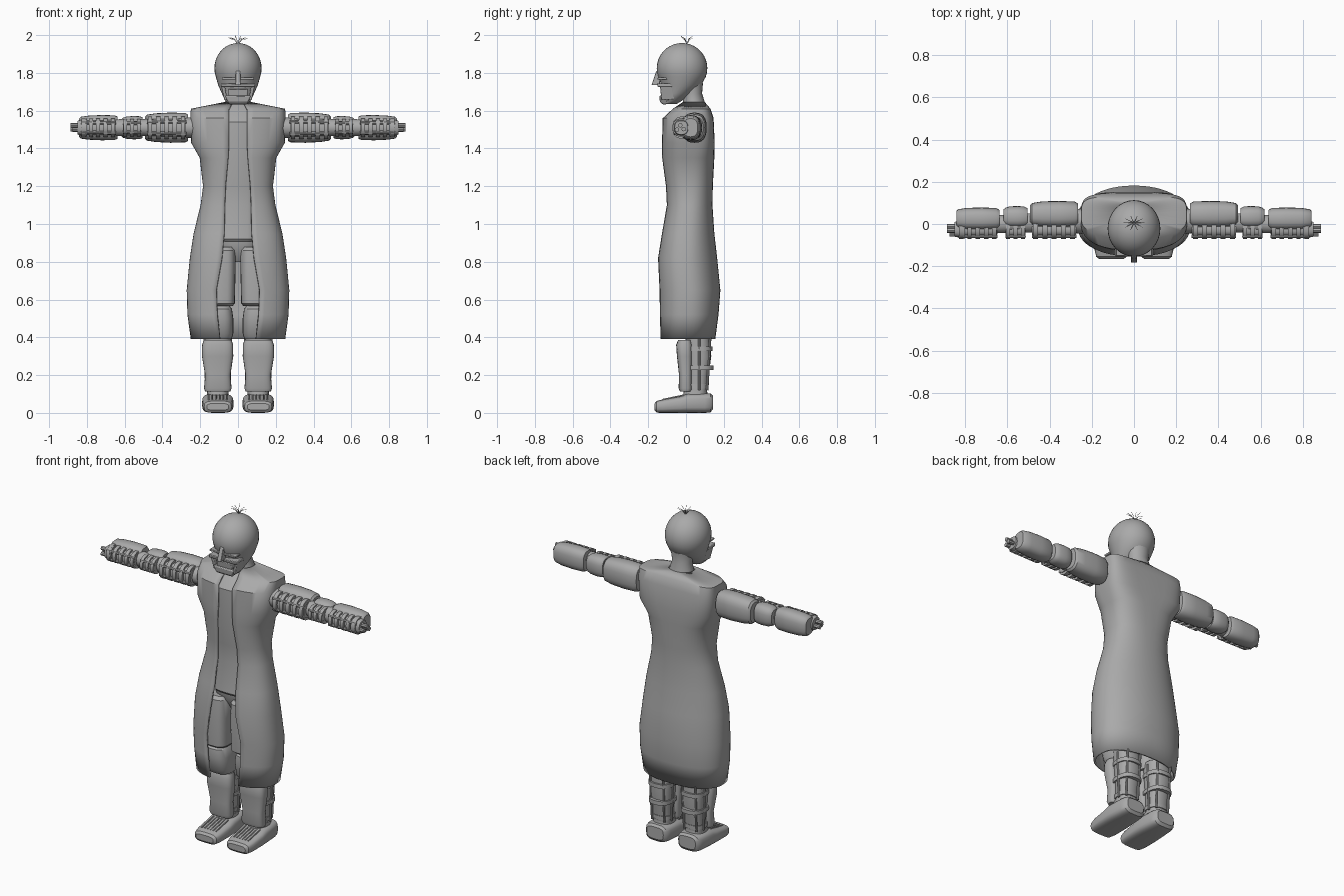
import bpy, bmesh, math, random
from mathutils import Vector

old = bpy.data.objects.get("Cube")
if old:
    bpy.data.objects.remove(old)
random.seed(4)

grey = bpy.data.materials.new("plain grey")
grey.use_nodes = True
COLOUR = (0.4, 0.4, 0.4, 1)
grey.diffuse_color = COLOUR
grey.node_tree.nodes["Principled BSDF"].inputs["Base Color"].default_value = COLOUR


def finish(name, bm, mirror=True, angle=35, recalc=True):
    if recalc:
        bmesh.ops.recalc_face_normals(bm, faces=bm.faces)
    mesh = bpy.data.meshes.new(name)
    bm.to_mesh(mesh)
    bm.free()
    ob = bpy.data.objects.new(name, mesh)
    bpy.context.collection.objects.link(ob)
    mesh.materials.append(grey)
    if mirror:
        ob.modifiers.new("both sides", "MIRROR")
    bpy.ops.object.select_all(action="DESELECT")
    ob.select_set(True)
    bpy.context.view_layer.objects.active = ob
    bpy.ops.object.shade_smooth_by_angle(angle=math.radians(angle))
    return ob


def power(v, p):
    return math.copysign(abs(v) ** (2 / p), v)


# rings: (position along axis, centre a, centre b, radius a, radius b)
def add_loft(bm, rings, axis="z", p=2.5, n=24):
    loops = []
    for t, ca, cb, ra, rb in rings:
        loop = []
        for i in range(n):
            ang = math.tau * i / n
            a, b = ca + ra * power(math.cos(ang), p), cb + rb * power(math.sin(ang), p)
            loop.append(bm.verts.new({"x": (t, a, b), "y": (a, t, b), "z": (a, b, t)}[axis]))
        loops.append(loop)
    for lo, hi in zip(loops, loops[1:]):
        for i in range(n):
            j = (i + 1) % n
            bm.faces.new((lo[i], lo[j], hi[j], hi[i]))
    bm.faces.new(loops[0])
    bm.faces.new(loops[-1])


def loft(name, rings, axis="z", p=2.5, mirror=True, n=24):
    bm = bmesh.new()
    add_loft(bm, rings, axis, p, n)
    return finish(name, bm, mirror)


def bands(name, rings, half, axis, p=2.5):
    bm = bmesh.new()
    for t, *rest in rings:
        add_loft(bm, [(t - half, *rest), (t + half, *rest)], axis, p)
    return finish(name, bm)


def rods(name, paths, radius, mirror=True):
    bm = bmesh.new()
    for a, b in paths:
        a, b = Vector(a), Vector(b)
        new = bmesh.ops.create_cone(bm, cap_ends=True, segments=8, radius1=radius,
                                    radius2=radius, depth=(b - a).length)["verts"]
        turn = (b - a).to_track_quat("Z", "Y")
        for v in new:
            v.co = turn @ v.co + (a + b) / 2
    return finish(name, bm, mirror)


def extrude(name, outline, x0, x1, bevel, mirror=True, taper=1.0):
    bm = bmesh.new()
    top = max(z for y, z in outline)
    bottom = min(z for y, z in outline)
    sides = []
    for x in (x0, x1):
        sides.append([bm.verts.new((x * (taper + (1 - taper) * (z - bottom) / (top - bottom)), y, z))
                      for y, z in outline])
    count = len(outline)
    for s in sides:
        bm.faces.new(s)
    for i in range(count):
        j = (i + 1) % count
        bm.faces.new((sides[0][i], sides[0][j], sides[1][j], sides[1][i]))
    ob = finish(name, bm, mirror)
    mod = ob.modifiers.new("round", "BEVEL")
    mod.width, mod.segments = bevel, 2


# Long coat, open down the front: (height, half width, front, back, half gap, back squareness)
coat_rings = [(.39, .25, -.14, .155, .095, 2.3), (.52, .268, -.145, .172, .11, 2.2),
              (.65, .272, -.148, .182, .115, 2.1), (.82, .255, -.152, .165, .085, 2.1),
              (.95, .235, -.13, .15, .073, 2.1), (1.1, .198, -.105, .14, .07, 2.2),
              (1.2, .185, -.11, .142, .066, 2.4), (1.35, .203, -.128, .15, .052, 3),
              (1.43, .248, -.128, .152, .048, 4), (1.56, .252, -.124, .146, .048, 5),
              (1.61, .25, -.07, .13, .048, 5), (1.645, .075, -.02, .1, .03, 2.2)]
bm = bmesh.new()
loops, steps, front_p = [], 24, 2.5
for z, w, front, back, gap, back_p in coat_rings:
    start = math.asin((gap / w) ** (front_p / 2))
    loop = []
    for i in range(steps + 1):
        ang = start + (math.pi - start) * i / steps
        p = front_p if ang < math.pi / 2 else back_p
        y = (front + back) / 2 - (back - front) / 2 * power(math.cos(ang), p)
        loop.append(bm.verts.new((0 if i == steps else w * power(math.sin(ang), p), y, z)))
    loops.append(loop)
for lo, hi in zip(loops, loops[1:]):
    for i in range(steps):
        bm.faces.new((lo[i], lo[i + 1], hi[i + 1], hi[i]))
coat = finish("coat", bm, angle=40, recalc=False)
shell = coat.modifiers.new("cloth", "SOLIDIFY")
shell.thickness, shell.offset = .012, -1

# Torso seen through the opening, with the pelvis below
loft("torso", [(.905, 0, .01, .1, .115), (.92, 0, .01, .11, .127), (1.1, 0, .017, .11, .112),
               (1.2, 0, .015, .11, .116), (1.35, 0, .01, .11, .129), (1.54, 0, .01, .11, .126),
               (1.6, 0, .03, .1, .095), (1.635, 0, .04, .06, .06)], mirror=False, p=3.5)
loft("pelvis", [(.8, 0, .02, .05, .07), (.86, 0, .01, .12, .1), (.915, 0, .01, .14, .105)],
     mirror=False)

# Neck and head
loft("neck", [(1.58, 0, .04, .08, .065), (1.645, 0, .042, .068, .058), (1.69, 0, .035, .058, .05),
              (1.75, 0, .03, .07, .06)], mirror=False, p=2)
dome = [(1.825 + .133 * math.sin(a), 0, -.021, max(.125 * math.cos(a), .002), max(.134 * math.cos(a), .002))
        for a in [math.radians(d) for d in range(-20, 91, 10)]]
loft("head", [(1.635, 0, -.085, .045, .035), (1.65, 0, -.075, .066, .05), (1.69, 0, -.045, .085, .075),
              (1.735, 0, -.025, .105, .105)] + dome, mirror=False, p=2, n=32)
extrude("nose", [(-.13, 1.815), (-.157, 1.81), (-.183, 1.735), (-.14, 1.735)], -.011, .011, .003, False, 1.3)
extrude("brow", [(-.08, 1.776), (-.15, 1.776), (-.15, 1.764), (-.08, 1.764)], .008, .085, .003)
extrude("face_bar", [(-.06, 1.745), (-.154, 1.745), (-.15, 1.725), (-.06, 1.725)], 0, .09, .004)
extrude("cheek", [(-.05, 1.735), (-.138, 1.735), (-.13, 1.655), (-.06, 1.66)], .07, .09, .004, True, .8)
extrude("mouth_guard", [(-.09, 1.715), (-.135, 1.715), (-.13, 1.675), (-.09, 1.675)], 0, .05, .004)
extrude("chin", [(-.06, 1.68), (-.142, 1.68), (-.138, 1.645), (-.12, 1.632), (-.06, 1.64)], 0, .068, .006, True, .7)

# Tuft of hair
tuft = []
for i in range(10):
    a = math.tau * i / 10
    root = Vector((0, .005, 1.952))
    mid = root + Vector((.022 * math.cos(a), .014 * math.sin(a), .022 + random.random() * .008))
    tip = mid + Vector((.028 * math.cos(a), .02 * math.sin(a), random.uniform(.004, .018)))
    tuft += [(root, mid), (mid, tip)]
rods("hair_tuft", tuft, .001, False)

# Arms: rear shell, inner core, front ribs and rods for each section
MID = 1.51
arm_sections = [("upper_arm", .265, .492, .045, .064, .08, 5),
                ("elbow", .505, .618, .033, .052, .062, 3),
                ("forearm", .638, .842, .024, .054, .067, 5)]
loft("arm_core", [(.23, .015, MID, .06, .055), (.5, .005, MID, .045, .045),
                  (.62, 0, MID, .043, .045), (.83, -.01, MID, .04, .035)], "x", p=2)
for part, x0, x1, cy, ry, rz, count in arm_sections:
    length = x1 - x0
    loft(part + "_shell", [(x0, cy, MID, ry * .8, rz * .88), (x0 + .015, cy, MID, ry * .96, rz * .97),
                           (x0 + length * .4, cy, MID, ry, rz), (x0 + length * .75, cy, MID, ry * .97, rz * .95),
                           (x1 - .01, cy, MID, ry * .85, rz * .86), (x1, cy, MID, ry * .7, rz * .72)],
         "x", p=2.6)
    xs = [x0 + length * (i + .6) / (count + .2) for i in range(count)]
    bands(part + "_ribs", [(x, -.02, MID, .052, rz * .74) for x in xs], length / count * .26, "x", 2.2)
    rods(part + "_rods", [((x0 + .008, -.058, MID + s * rz * .4), (x1 - .01, -.058, MID + s * rz * .36))
                          for s in (-1, 1)], .009)
    loft(part + "_front_pad", [(x0 + .01, -.025, MID, .034, rz * .6),
                               (x1 - .01, -.025, MID, .034, rz * .55)], "x")
loft("wrist", [(.8, -.025, MID, .045, .048), (.85, -.025, MID, .035, .036)], "x")
rods("fingers", [((.83, -.03 + dy, MID + dz), (tip, -.03 + dy, MID + dz))
                 for dy, dz, tip in ((0, .012, .887), (-.018, -.01, .875), (.018, -.008, .887))], .012)

# Upper legs and knees
loft("thigh", [(.565, .094, -.025, .065, .08), (.58, .092, -.027, .075, .097),
               (.75, .09, -.027, .077, .103), (.86, .086, -.022, .073, .1), (.878, .085, -.018, .062, .088)], p=3.5)
loft("knee", [(.39, .1, 0, .066, .07), (.42, .1, -.01, .075, .08), (.5, .1, -.02, .075, .09),
              (.55, .1, -.02, .068, .085), (.568, .1, -.015, .055, .07)], p=2.8)

# Lower legs: front guard, calf, straps and rear rods
loft("shin_guard", [(.112, .107, -.002, .066, .03), (.13, .107, -.002, .073, .037),
                    (.2, .107, -.002, .067, .035), (.3, .108, -.006, .083, .042),
                    (.36, .108, -.008, .082, .044), (.385, .107, -.006, .074, .036)], p=3)
loft("calf", [(.1, .107, .06, .055, .05), (.2, .107, .065, .058, .055),
              (.3, .107, .07, .068, .064), (.42, .107, .06, .068, .065)])
bands("calf_straps", [(.14, .107, .06, .061, .058), (.24, .107, .068, .069, .078),
                      (.34, .107, .068, .073, .073)], .012, "z")
rods("calf_rods", [((.107 + dx, .112, .12), (.107 + dx * 1.1, .128, .4)) for dx in (-.04, .04)]
     + [((.107 + dx, .07, .12), (.107 + dx * 1.15, .07, .4)) for dx in (-.06, .06)], .007)

# Ankles and rounded shoes with ribbed tops
loft("ankle", [(.08, .107, .05, .058, .065), (.118, .107, .05, .056, .062)])
loft("shoe", [(-.166, .107, .032, .058, .018), (-.155, .107, .032, .072, .031),
              (-.12, .107, .036, .08, .036), (-.03, .107, .044, .083, .044), (.01, .107, .051, .083, .051),
              (.1, .107, .052, .076, .052), (.13, .107, .053, .068, .05), (.142, .107, .055, .055, .036)],
     "y", p=3.5)
rods("shoe_ribs", [((.06 + i * .0188, -.125, .07), (.06 + i * .0188, -.01, .094)) for i in range(6)], .004)
